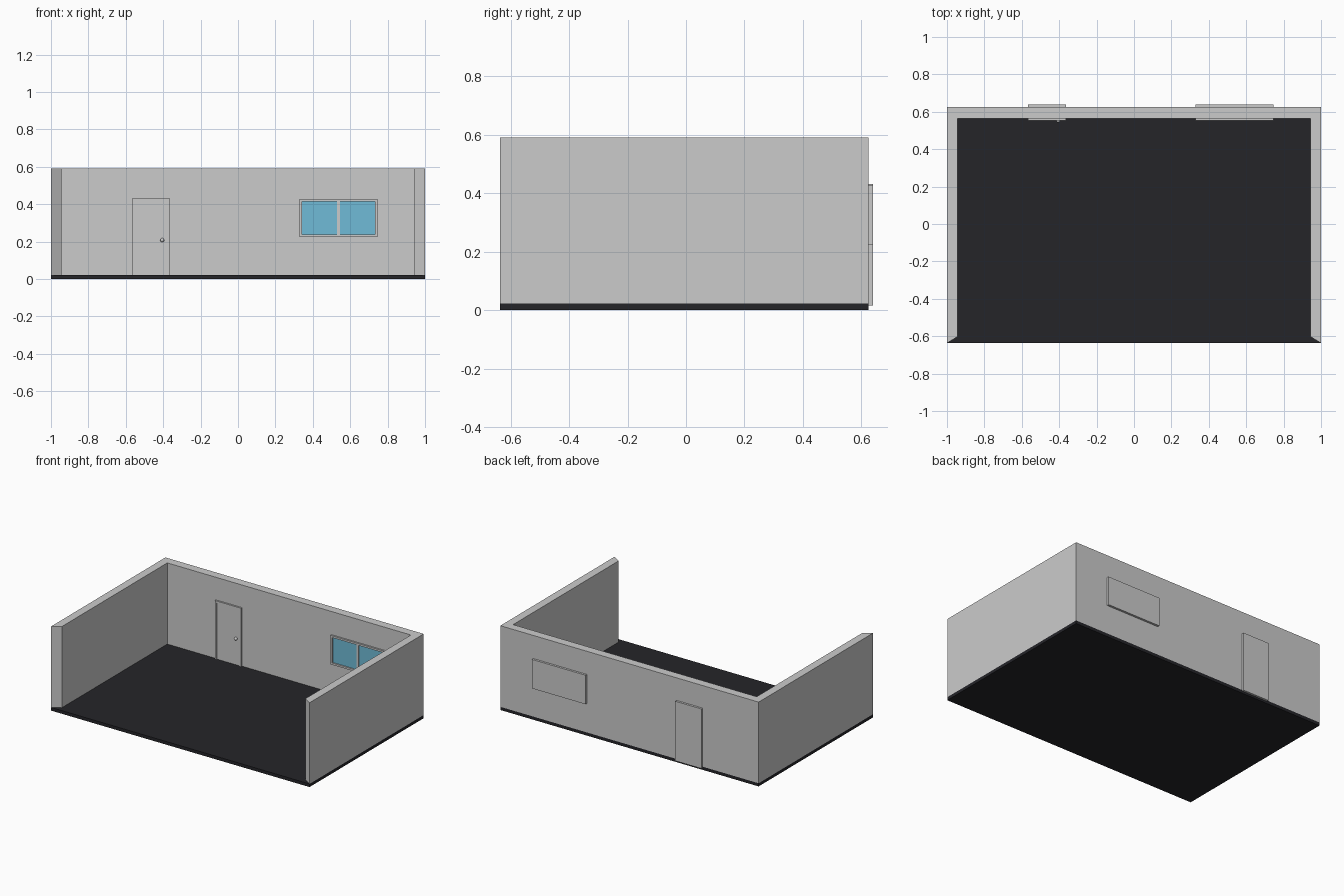
import bpy, bmesh
from mathutils import Vector, Matrix

if "Cube" in bpy.data.objects:
    bpy.data.objects.remove(bpy.data.objects["Cube"])


def material(name, rgb):
    m = bpy.data.materials.new(name)
    m.diffuse_color = (*rgb, 1)
    m.use_nodes = True
    m.node_tree.nodes["Principled BSDF"].inputs["Base Color"].default_value = m.diffuse_color
    return m


def finish(name, bm, mat=None):
    bmesh.ops.recalc_face_normals(bm, faces=bm.faces[:])
    me = bpy.data.meshes.new(name)
    bm.to_mesh(me)
    bm.free()
    ob = bpy.data.objects.new(name, me)
    bpy.context.collection.objects.link(ob)
    if mat:
        me.materials.append(mat)
    return ob


def prism(name, outline, offset, mat=None):
    """Extrude a closed outline of 3D points along an offset."""
    bm = bmesh.new()
    f = bm.faces.new([bm.verts.new(p) for p in outline])
    r = bmesh.ops.extrude_face_region(bm, geom=[f], use_keep_orig=True)
    vs = [g for g in r["geom"] if isinstance(g, bmesh.types.BMVert)]
    bmesh.ops.translate(bm, verts=vs, vec=Vector(offset))
    return finish(name, bm, mat)


def box(name, x, y, z, mat=None):
    pts = [(x[0], y[0], z[0]), (x[1], y[0], z[0]), (x[1], y[1], z[0]), (x[0], y[1], z[0])]
    return prism(name, pts, (0, 0, z[1] - z[0]), mat)


def surround(name, x, z, border, front, back, sill=True):
    """Frame around an opening; without a sill it is an open-bottomed door casing."""
    b = border
    box(name + "_left", (x[0], x[0] + b), (front, back), z)
    box(name + "_right", (x[1] - b, x[1]), (front, back), z)
    box(name + "_head", (x[0] + b, x[1] - b), (front, back), (z[1] - b, z[1]))
    if sill:
        box(name + "_sill", (x[0] + b, x[1] - b), (front, back), (z[0], z[0] + b))


dark = material("dark_floor", (0.018, 0.018, 0.022))
blue = material("window_glass", (0.16, 0.50, 0.68))

FLOOR, TOP = 0.022, 0.59
FRONT, BACK = 0.553, 0.64      # front and back planes of door and window frames

# Floor slab
box("floor", (-1, 1), (-0.637, 0.625), (0, FLOOR), dark)

# U-shaped walls with mitred front ends
half = [(1, 0.625), (1, -0.637), (0.943, -0.602), (0.943, 0.565)]
plan = half + [(-x, y) for x, y in reversed(half)]
prism("walls", [(x, y, FLOOR) for x, y in plan], (0, 0, TOP - FLOOR))

# Door with casing
surround("door_frame", (-0.567, -0.364), (0.015, 0.432), 0.012, FRONT, BACK, sill=False)
box("door", (-0.555, -0.376), (0.560, BACK), (0.015, 0.420))

# Door knob: stem and ball
bm = bmesh.new()
bmesh.ops.create_uvsphere(bm, u_segments=16, v_segments=10, radius=0.011,
                          matrix=Matrix.Translation((-0.405, 0.553, 0.208)))
for f in bm.faces:
    f.smooth = True
finish("door_knob", bm)

# Window: frame, outer backing, glass and mullion
surround("window_frame", (0.329, 0.745), (0.225, 0.428), 0.013, FRONT, BACK)
box("window_back", (0.342, 0.732), (0.575, BACK), (0.238, 0.415))
box("window_glass", (0.342, 0.732), (0.562, 0.575), (0.238, 0.415), blue)
box("window_mullion", (0.529, 0.545), (0.555, 0.562), (0.238, 0.415))
